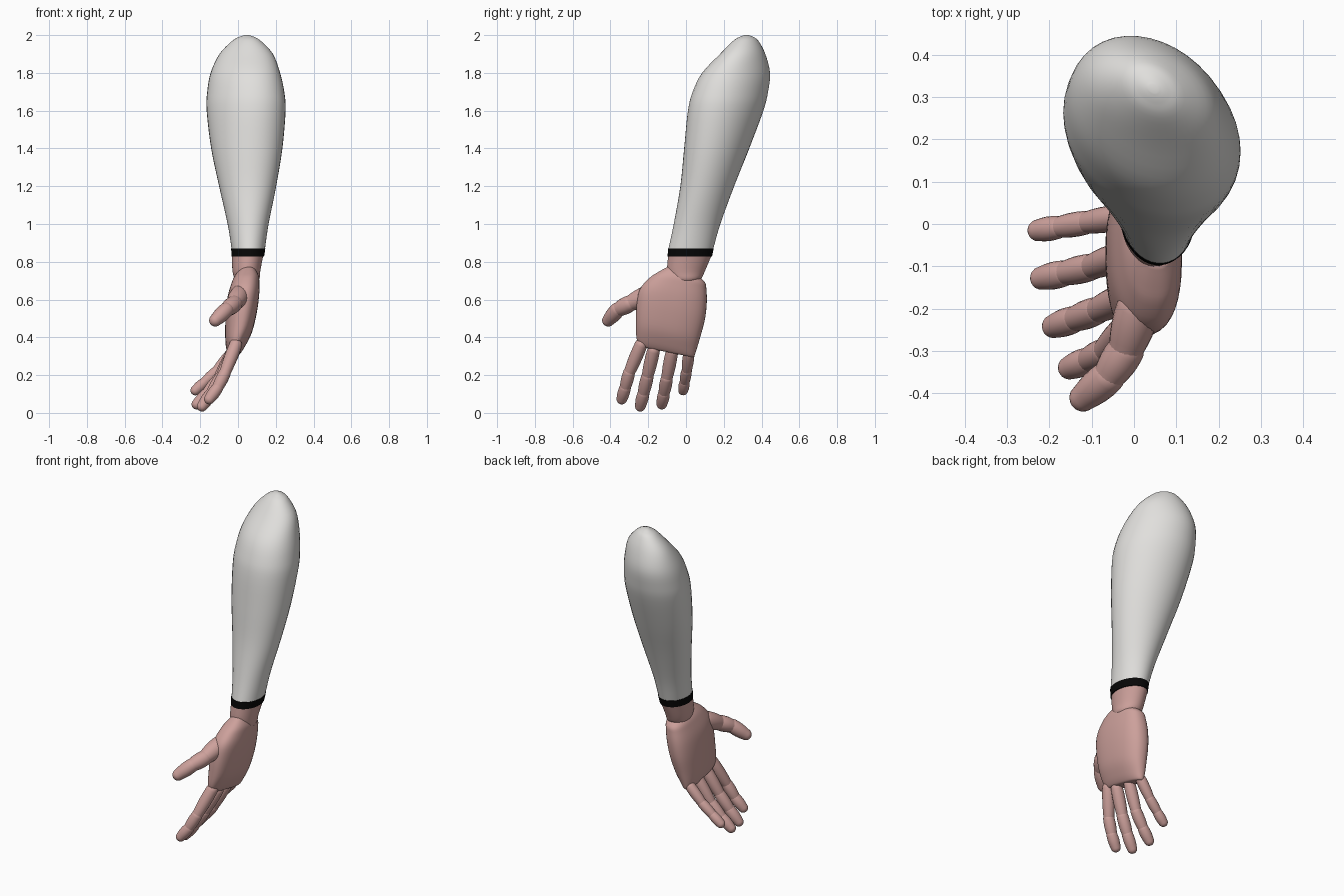
import bpy, bmesh, math
from mathutils import Vector

if "Cube" in bpy.data.objects:
    bpy.data.objects.remove(bpy.data.objects["Cube"])


def material(name, rgb):
    m = bpy.data.materials.new(name)
    m.diffuse_color = (*rgb, 1)
    m.use_nodes = True
    m.node_tree.nodes["Principled BSDF"].inputs["Base Color"].default_value = m.diffuse_color
    return m


SLEEVE = material("light_grey", (0.75, 0.74, 0.72))
BAND = material("black", (0.002, 0.002, 0.002))
SKIN = material("dusty_pink_skin", (0.61, 0.355, 0.33))


def skin_rings(name, rings, mat, angle=60):
    """Join closed rings of points into a capped smooth surface."""
    bm = bmesh.new()
    vr = [[bm.verts.new(p) for p in r] for r in rings]
    n = len(vr[0])
    for a, b in zip(vr, vr[1:]):
        for i in range(n):
            j = (i + 1) % n
            bm.faces.new((a[i], a[j], b[j], b[i]))
    bm.faces.new(vr[0][::-1])
    bm.faces.new(vr[-1])
    bmesh.ops.recalc_face_normals(bm, faces=bm.faces)
    me = bpy.data.meshes.new(name)
    bm.to_mesh(me)
    bm.free()
    me.materials.append(mat)
    ob = bpy.data.objects.new(name, me)
    bpy.context.collection.objects.link(ob)
    bpy.ops.object.select_all(action='DESELECT')
    ob.select_set(True)
    bpy.context.view_layer.objects.active = ob
    bpy.ops.object.shade_smooth_by_angle(angle=math.radians(angle))
    return ob


def smooth_rows(rows, steps=4):
    """Catmull-Rom interpolation between section rows."""
    out = []
    for i in range(len(rows) - 1):
        p0, p1, p2 = rows[max(i - 1, 0)], rows[i], rows[i + 1]
        p3 = rows[min(i + 2, len(rows) - 1)]
        for s in range(steps):
            t = s / steps
            out.append([b + t * (c - a) / 2 + t * t * (a - 2.5 * b + 2 * c - d / 2)
                        + t ** 3 * (-a + 3 * b - 3 * c + d) / 2
                        for a, b, c, d in zip(p0, p1, p2, p3)])
    return out + [list(rows[-1])]


def loft(name, rows, mat, power=2.0, tilt=0.0, pivot=0.0, skew=lambda z: 0, n=40):
    """Rows are (z, x min, x max, y min, y max) of skewed superellipse sections."""
    rings = []
    for z, x0, x1, y0, y1 in smooth_rows(rows):
        ring = []
        for k in range(n):
            a = 2 * math.pi * k / n
            c, s = math.cos(a), math.sin(a - skew(z))
            x = (x0 + x1) / 2 + (x1 - x0) / 2 * math.copysign(abs(c) ** (2 / power), c)
            y = (y0 + y1) / 2 + (y1 - y0) / 2 * math.copysign(abs(s) ** (2 / power), s)
            ring.append((x, y, z - tilt * (y - pivot)))
        rings.append(ring)
    return skin_rings(name, rings, mat)


def sausage(name, a, b, ra, rb, mat, bulge=1.1, n=20, m=5):
    """Round-ended segment from a to b that swells in the middle."""
    a, b = Vector(a), Vector(b)
    q = (b - a).to_track_quat('Z', 'Y')
    length = (b - a).length
    prof = []
    for k in range(m + 1):
        t = math.pi / 2 * (0.06 + 0.94 * k / m)
        prof.append((ra * math.sin(t), -ra * math.cos(t)))
    for u in (0.25, 0.5, 0.75):
        swell = 1 + (bulge - 1) * math.sin(math.pi * u)
        prof.append(((ra + (rb - ra) * u) * swell, length * u))
    for k in range(m + 1):
        t = math.pi / 2 * 0.94 * k / m
        prof.append((rb * math.cos(t), length + rb * math.sin(t)))
    rings = [[a + q @ Vector((r * math.cos(2 * math.pi * k / n),
                              r * math.sin(2 * math.pi * k / n), h))
              for k in range(n)] for r, h in prof]
    return skin_rings(name, rings, mat)


def arm_skew(z):
    return 0.18 * (z - 0.4)


# Sleeve: swollen forearm with a rounded top
loft("sleeve", [
    (0.87, -0.034, 0.143, -0.093, 0.145),
    (1.00, -0.055, 0.162, -0.065, 0.182),
    (1.20, -0.10, 0.202, -0.03, 0.255),
    (1.40, -0.142, 0.235, -0.01, 0.335),
    (1.60, -0.166, 0.252, 0.01, 0.41),
    (1.70, -0.163, 0.245, 0.035, 0.435),
    (1.80, -0.145, 0.223, 0.085, 0.445),
    (1.90, -0.098, 0.185, 0.18, 0.42),
    (1.97, -0.03, 0.12, 0.25, 0.383),
    (1.992, 0.01, 0.082, 0.287, 0.353),
    (2.0, 0.035, 0.057, 0.31, 0.33)], SLEEVE, skew=arm_skew)

# Black cuff band
loft("cuff_band", [(0.828, -0.035, 0.138, -0.098, 0.138),
                   (0.871, -0.036, 0.145, -0.095, 0.147)], BAND, skew=arm_skew)

# Wrist, rounded where it sinks into the palm
loft("wrist", [
    (0.69, 0.0, 0.10, -0.05, 0.05),
    (0.71, -0.018, 0.114, -0.08, 0.08),
    (0.75, -0.029, 0.118, -0.10, 0.10),
    (0.83, -0.033, 0.133, -0.095, 0.134)], SKIN, skew=arm_skew)

# Palm
loft("palm", [
    (0.768, 0.01, 0.09, -0.10, 0.04),
    (0.73, -0.02, 0.109, -0.15, 0.098),
    (0.69, -0.036, 0.113, -0.195, 0.108),
    (0.62, -0.055, 0.112, -0.245, 0.11),
    (0.53, -0.065, 0.10, -0.262, 0.10),
    (0.43, -0.068, 0.076, -0.265, 0.075),
    (0.36, -0.065, 0.042, -0.262, 0.055),
    (0.325, -0.055, 0.018, -0.25, 0.043),
    (0.318, -0.045, 0.005, -0.235, 0.03)], SKIN, 2.4, 0.2, -0.08, lambda z: 0.13)

# Fingers and thumb: joint positions from knuckle to tip, with radii
digits = {
    "index_finger": ([(-0.012, -0.238, 0.36), (-0.070, -0.302, 0.21),
                      (-0.110, -0.323, 0.13), (-0.152, -0.340, 0.073)],
                     (0.034, 0.032, 0.031, 0.028)),
    "middle_finger": ([(-0.02, -0.172, 0.33), (-0.088, -0.205, 0.19),
                       (-0.143, -0.226, 0.10), (-0.190, -0.242, 0.035)],
                      (0.034, 0.033, 0.032, 0.028)),
    "ring_finger": ([(-0.03, -0.075, 0.32), (-0.102, -0.102, 0.18),
                     (-0.166, -0.117, 0.10), (-0.218, -0.128, 0.046)],
                    (0.033, 0.032, 0.031, 0.028)),
    "little_finger": ([(-0.04, 0.015, 0.31), (-0.115, 0.003, 0.22),
                       (-0.180, -0.008, 0.16), (-0.226, -0.015, 0.119)],
                      (0.030, 0.028, 0.027, 0.026)),
    "thumb": ([(0.010, -0.20, 0.625), (-0.02, -0.300, 0.578),
               (-0.062, -0.363, 0.545), (-0.120, -0.411, 0.49)],
              (0.052, 0.044, 0.040, 0.033)),
}
for name, (pts, rad) in digits.items():
    for i in range(3):
        # each segment starts a little fuller, leaving a crease at the joint
        sausage(f"{name}_segment_{i + 1}", pts[i], pts[i + 1],
                rad[i], rad[i + 1] * (0.92 if i < 2 else 1), SKIN)
